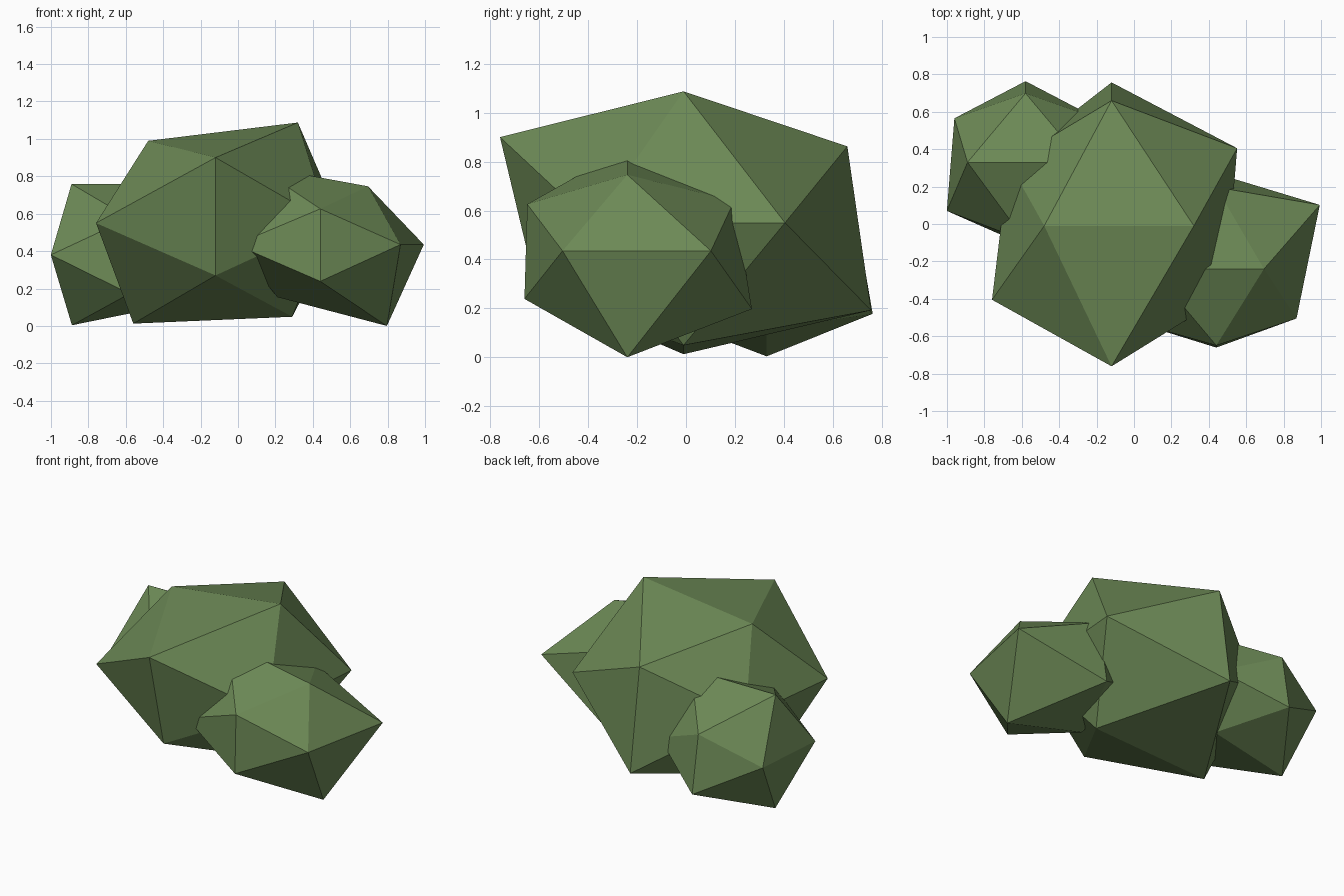
import bpy, bmesh
from mathutils import Vector

if "Cube" in bpy.data.objects:
    bpy.data.objects.remove(bpy.data.objects["Cube"])

PHI = (1 + 5 ** 0.5) / 2
SQUASH = 0.755  # clumps are flattened vertically

green = bpy.data.materials.new("leaf_green")
green.diffuse_color = (0.15, 0.25, 0.092, 1)
green.use_nodes = True
green.node_tree.nodes["Principled BSDF"].inputs["Base Color"].default_value = green.diffuse_color

# Corner directions of an icosahedron: front/back, top/bottom, left/right pairs
DIRS = []
for s in (-1, 1):
    for t in (1, -1):
        DIRS.append(Vector((0, s * PHI, t)))      # front up, front low, back up, back low
for s in (1, -1):
    for t in (-1, 1):
        DIRS.append(Vector((t, 0, s * PHI)))      # top left, top right, bottom left, bottom right
for s in (-1, 1):
    for t in (-1, 1):
        DIRS.append(Vector((s * PHI, t, 0)))      # left front, left back, right front, right back


def clump(name, centre, radii):
    """Faceted foliage clump: an icosahedron whose corners are pushed in or out."""
    bm = bmesh.new()
    verts = [bm.verts.new(d) for d in DIRS]
    bmesh.ops.convex_hull(bm, input=verts)
    for v, d, r in zip(verts, DIRS, radii):
        v.co = Vector(centre) + Vector((d.x, d.y, d.z * SQUASH)) * r
    bmesh.ops.recalc_face_normals(bm, faces=bm.faces[:])
    mesh = bpy.data.meshes.new(name)
    bm.to_mesh(mesh)
    bm.free()
    mesh.materials.append(green)
    obj = bpy.data.objects.new(name, mesh)
    bpy.context.collection.objects.link(obj)
    return obj


# Large middle clump
clump("middle_foliage", (-0.12, -0.01, 0.55),
      (0.464, 0.371, 0.414, 0.474, 0.36, 0.44, 0.44, 0.41, 0.395, 0.34, 0.375, 0.415))
# Small clump at the front right
clump("right_foliage", (0.44, -0.24, 0.435),
      (0.253, 0.26, 0.27, 0.315, 0.345, 0.255, 0.23, 0.356, 0.28, 0.27, 0.265, 0.342))
# Small clump at the back left
clump("left_foliage", (-0.58, 0.33, 0.38),
      (0.26, 0.275, 0.228, 0.268, 0.31, 0.31, 0.308, 0.22, 0.26, 0.235, 0.27, 0.235))
